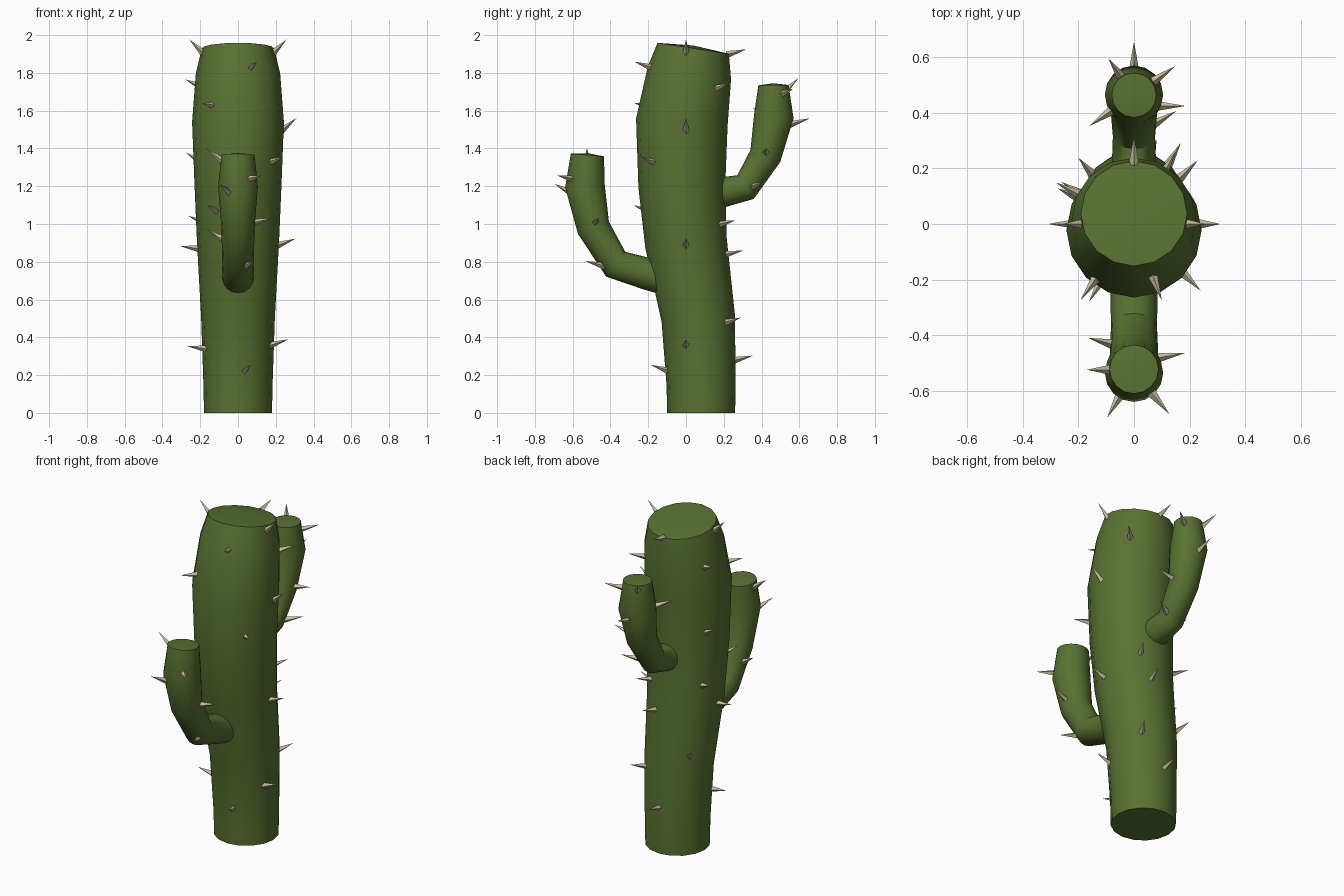
import bpy, bmesh, math
from mathutils import Vector
from mathutils.bvhtree import BVHTree

if "Cube" in bpy.data.objects:
    bpy.data.objects.remove(bpy.data.objects["Cube"])


def material(name, col):
    m = bpy.data.materials.new(name)
    m.diffuse_color = (*col, 1)
    m.use_nodes = True
    m.node_tree.nodes["Principled BSDF"].inputs["Base Color"].default_value = m.diffuse_color
    return m


green = material("cactus green", (0.10, 0.165, 0.031))
tan = material("spine tan", (0.58, 0.51, 0.35))


def finish(bm, name, mat):
    me = bpy.data.meshes.new(name)
    bmesh.ops.recalc_face_normals(bm, faces=bm.faces)
    bm.to_mesh(me)
    me.materials.append(mat)
    ob = bpy.data.objects.new(name, me)
    bpy.context.collection.objects.link(ob)
    return ob


def stem(name, path, dome, n=16):
    """Tube along (y, z, radius) points, with a slightly domed top; returns its BVH."""
    bm = bmesh.new()
    pts = [Vector((0, y, z)) for y, z, r in path]
    rings = []
    for i, (p, (_, _, r)) in enumerate(zip(pts, path)):
        t = Vector()
        if i > 0:
            t += (p - pts[i - 1]).normalized()
        if i < len(pts) - 1:
            t += (pts[i + 1] - p).normalized()
        t.normalize()
        side = Vector((1, 0, 0))
        up = t.cross(side)
        rings.append([bm.verts.new(p + r * (side * math.cos(a) + up * math.sin(a)))
                      for a in (2 * math.pi * k / n for k in range(n))])
    for a, b in zip(rings, rings[1:]):
        for k in range(n):
            bm.faces.new((a[k], a[(k + 1) % n], b[(k + 1) % n], b[k]))
    bm.faces.new(rings[0][::-1])
    apex = bm.verts.new(pts[-1] + t * dome)
    for k in range(n):
        bm.faces.new((rings[-1][k], rings[-1][(k + 1) % n], apex))
    ob = finish(bm, name, green)
    bvh = BVHTree.FromBMesh(bm)
    bm.free()
    bpy.ops.object.select_all(action='DESELECT')
    ob.select_set(True)
    bpy.context.view_layer.objects.active = ob
    bpy.ops.object.shade_smooth_by_angle(angle=math.radians(38))
    return bvh


def spines(name, bvh, axis, spots, length):
    """Four-sided spikes rooted where a ray from the stem axis meets its skin."""
    bm = bmesh.new()
    for az, z, elev in spots:
        a, e = math.radians(az), math.radians(elev)
        out = Vector((math.cos(a), math.sin(a), 0))
        hit = bvh.ray_cast(Vector((0, axis(z), z)), out)[0]
        if hit is None:
            continue
        d = out * math.cos(e) + Vector((0, 0, math.sin(e)))
        u = d.cross(Vector((0, 0, 1))).normalized()
        v = u.cross(d)
        base = hit - d * 0.012
        ring = [bm.verts.new(base + 0.019 * w) for w in (u, v, -u, -v)]
        tip = bm.verts.new(hit + d * length)
        bm.faces.new(ring[::-1])
        for k in range(4):
            bm.faces.new((ring[k], ring[(k + 1) % 4], tip))
    finish(bm, name, tan)
    bm.free()


def along(path):
    """Centre-line y at height z."""
    def f(z):
        for (y0, z0, _), (y1, z1, _) in zip(path, path[1:]):
            if z <= z1:
                return y0 + (y1 - y0) * max(0, (z - z0) / (z1 - z0))
        return path[-1][0]
    return f


# trunk and two raised arms: (y, z, radius)
trunk = [(.08, 0, .18), (.08, .15, .183), (.065, .5, .195), (0, .9, .217),
         (-.022, 1.2, .23), (-.022, 1.54, .243), (.018, 1.8, .223), (.038, 1.93, .191)]
front = [(-.08, .70, .085), (-.20, .735, .085), (-.372, .787, .083), (-.49, .98, .088),
         (-.535, 1.2, .105), (-.522, 1.365, .088)]
back = [(.10, 1.155, .08), (.20, 1.17, .08), (.315, 1.195, .076), (.42, 1.36, .085),
        (.465, 1.57, .105), (.463, 1.735, .08)]

# spine spots: (compass angle, height, upward tilt)
spines("trunk_spines", stem("trunk", trunk, .015), lambda z: 0, [
    (0, 1.91, 45), (180, 1.91, 45), (90, 1.90, 15), (-70, 1.83, 18), (45, 1.72, 15),
    (152, 1.73, 22), (-125, 1.63, 5), (0, 1.50, 40), (-45, 1.33, 15), (155, 1.33, 30),
    (-120, 1.07, 18), (150, 1.01, 20), (60, 1.00, 12), (0, .89, 20), (180, .87, 8),
    (75, .84, 12), (130, .60, 35), (60, .48, 15), (0, .36, 18), (180, .34, 8),
    (90, .28, 14), (-70, .225, 18)], .095)
spines("front_arm_spines", stem("front_arm", front, .01), along(front), [
    (180, 1.34, 38), (-50, 1.24, 10), (-120, 1.17, 25), (10, 1.01, 12),
    (165, .92, 32), (-65, .78, 14)], .10)
spines("back_arm_spines", stem("back_arm", back, .01), along(back), [
    (90, 1.53, 17), (35, 1.69, 15), (125, 1.71, 38), (0, 1.38, 12),
    (30, 1.20, 12), (215, 1.58, 20)], .10)
